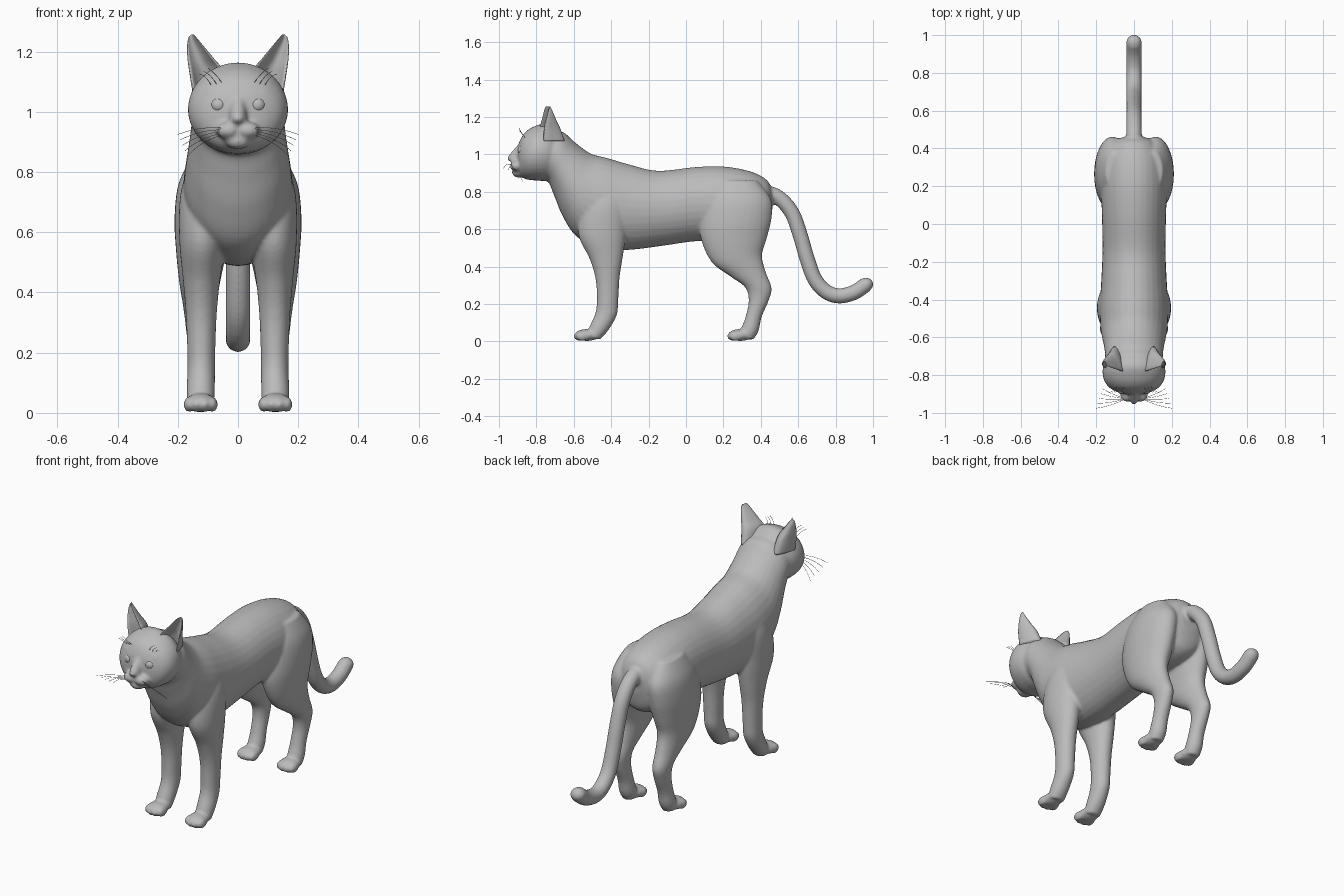
import bpy, bmesh, math
from mathutils import Vector, Matrix

fur = bpy.data.materials.new("grey fur")
fur.diffuse_color = (0.5, 0.5, 0.5, 1)


def finish(name, bm):
    bmesh.ops.recalc_face_normals(bm, faces=bm.faces)
    me = bpy.data.meshes.new(name)
    bm.to_mesh(me)
    bm.free()
    me.materials.append(fur)
    for p in me.polygons:
        p.use_smooth = True
    ob = bpy.data.objects.new(name, me)
    bpy.context.collection.objects.link(ob)
    return ob


def smooth_rows(rows, steps=5):
    """Catmull-Rom interpolation between stations."""
    rows = [Vector(r) for r in rows]
    out = []
    for i in range(len(rows) - 1):
        a, b, c, d = rows[max(i - 1, 0)], rows[i], rows[i + 1], rows[min(i + 2, len(rows) - 1)]
        for k in range(steps):
            t = k / steps
            out.append(b + (c - a) * (t / 2) + (a * 2 - b * 5 + c * 4 - d) * (t * t / 2)
                       + (b * 3 - a - c * 3 + d) * (t ** 3 / 2))
    return out + [rows[-1]]


def skin(bm, rings):
    loops = [[bm.verts.new(p) for p in r] for r in rings]
    n = len(loops[0])
    for a, b in zip(loops, loops[1:]):
        for i in range(n):
            bm.faces.new((a[i], a[(i + 1) % n], b[(i + 1) % n], b[i]))
    bm.faces.new(loops[0])
    bm.faces.new(loops[-1])


def loft(bm, rows, side=1, n=32):
    """Each row: end A (y, z), end B (y, z), centre x, half width."""
    rings = []
    for ya, za, yb, zb, cx, w in smooth_rows(rows):
        ring = []
        for k in range(n):
            a = math.tau * k / n
            t = (1 + math.cos(a)) / 2
            ring.append((side * (cx + w * math.sin(a)), yb + (ya - yb) * t, zb + (za - zb) * t))
        rings.append(ring)
    skin(bm, rings)


def ball(bm, c, r):
    bmesh.ops.create_uvsphere(bm, u_segments=24, v_segments=16, radius=1,
                              matrix=Matrix.Translation(c) @ Matrix.Diagonal((*r, 1)))


bm = bmesh.new()
# torso and neck
loft(bm, [(.465, .80, .46, .68, 0, .05), (.43, .865, .43, .58, 0, .12), (.34, .91, .34, .54, 0, .165),
          (.2, .935, .2, .53, 0, .175), (.05, .932, .05, .535, 0, .17), (-.15, .912, -.13, .51, 0, .167),
          (-.3, .945, -.32, .488, 0, .174), (-.42, .98, -.46, .50, 0, .182), (-.5, 1.0, -.585, .56, 0, .178),
          (-.55, 1.03, -.66, .67, 0, .168), (-.6, 1.07, -.705, .78, 0, .158), (-.66, 1.12, -.74, .855, 0, .153),
          (-.74, 1.13, -.79, .86, 0, .148)])
# head
loft(bm, [(-.66, 1.10, -.68, .9, 0, .12), (-.74, 1.162, -.74, .86, 0, .160), (-.81, 1.15, -.80, .86, 0, .165),
          (-.86, 1.118, -.85, .865, 0, .142), (-.89, 1.07, -.88, .88, 0, .10), (-.90, 1.03, -.895, .90, 0, .055)])
# nose bridge, nose tip and chin
loft(bm, [(-.86, 1.09, -.84, 1.0, 0, .03), (-.905, 1.045, -.86, .96, 0, .03),
          (-.945, .998, -.88, .93, 0, .03), (-.953, .985, -.92, .945, 0, .02)])
ball(bm, (0, -.932, .977), (.022, .024, .017))
ball(bm, (0, -.895, .902), (.042, .036, .026))
# tail
path = smooth_rows([(.40, .80), (.49, .772), (.565, .69), (.61, .57), (.648, .44),
                    (.69, .33), (.75, .265), (.82, .243), (.90, .262), (.963, .305)])
rings = []
for i, p in enumerate(path):
    d = (path[min(i + 1, len(path) - 1)] - path[max(i - 1, 0)]).normalized()
    rings.append([(.041 * math.cos(a), p.x - d.y * .041 * math.sin(a), p.y + d.x * .041 * math.sin(a))
                  for a in [math.tau * k / 20 for k in range(20)]])
skin(bm, rings)
ball(bm, (0, path[-1].x, path[-1].y), (.041, .039, .036))

for s in (1, -1):
    # cheek pads and brows
    ball(bm, (s * .032, -.905, .938), (.042, .037, .029))
    ball(bm, (s * .07, -.845, 1.062), (.045, .035, .022))
    # front leg
    loft(bm, [(-.49, .86, -.36, .86, .10, .05), (-.56, .72, -.31, .74, .108, .083),
              (-.575, .57, -.32, .58, .117, .078), (-.515, .44, -.338, .45, .121, .062),
              (-.483, .33, -.355, .34, .122, .052), (-.477, .22, -.362, .22, .122, .047),
              (-.485, .15, -.37, .14, .122, .046), (-.515, .08, -.415, .06, .124, .047),
              (-.53, .03, -.46, .008, .124, .044)], s)
    # hind leg
    loft(bm, [(.18, .86, .38, .86, .10, .05), (.11, .76, .455, .76, .11, .088), (.075, .63, .458, .66, .117, .094),
              (.085, .53, .432, .55, .122, .084), (.14, .42, .407, .46, .127, .069),
              (.24, .345, .427, .37, .128, .055), (.315, .29, .458, .285, .128, .046),
              (.335, .22, .443, .22, .126, .041), (.318, .13, .405, .13, .124, .041),
              (.295, .07, .388, .055, .124, .044), (.28, .03, .36, .008, .124, .040)], s)
    # paws with four toes
    for y in (-.53, .29):
        ball(bm, (s * .124, y, .034), (.052, .066, .032))
        for k, x in enumerate((-.039, -.014, .014, .039)):
            dy = .036 if k in (1, 2) else .024
            ball(bm, (s * (.124 + x), y - dy, .028), (.018, .036, .026))

body = finish("body", bm)
remesh = body.modifiers.new("blend", "REMESH")
remesh.mode = "VOXEL"
remesh.voxel_size = .0075
remesh.use_smooth_shade = True
relax = body.modifiers.new("relax", "SMOOTH")
relax.factor = .5
relax.iterations = 8

for s, side in ((1, "left"), (-1, "right")):
    # cupped ear: crescent sections of height, inner x, outer x, front y, back y
    bm = bmesh.new()
    rings = []
    for z, xi, xo, yf, yb in smooth_rows([(1.07, .04, .152, -.78, -.66), (1.14, .052, .163, -.778, -.685),
                                          (1.18, .082, .168, -.77, -.705), (1.22, .115, .169, -.761, -.722),
                                          (1.245, .136, .165, -.755, -.734), (1.257, .147, .156, -.75, -.742)]):
        us = [-1 + k / 6 for k in range(13)]
        back = [(u, 1 - abs(u) ** 2.2) for u in us]
        front = [(u * .93, (1 - u * u) * .62 - .05) for u in reversed(us)]
        rings.append([(s * ((xi + xo) / 2 + (xo - xi) / 2 * u), yf + (yb - yf) * v + .012 * (u + 1), z)
                      for u, v in back + front])
    skin(bm, rings)
    finish("ear_" + side, bm)

    # eye with a thin lid rim
    bm = bmesh.new()
    ball(bm, (s * .064, -.872, 1.022), (.028, .028, .027))
    finish("eye_" + side, bm)

    # whiskers on cheek and brow
    cu = bpy.data.curves.new("whiskers_" + side, "CURVE")
    cu.dimensions = "3D"
    cu.bevel_depth = .0009
    cu.bevel_resolution = 1
    hairs = [((.045, -.925, .945 - .005 * k), (.12, -.965 + .016 * k, .955 - .012 * k),
              (.2 - .008 * k, -.975 + .026 * k, .925 - .018 * k)) for k in range(5)]
    hairs += [((.05 + .02 * k, -.86, 1.09), (.07 + .02 * k, -.89, 1.125), (.10 + .015 * k, -.89, 1.145 - .01 * k))
              for k in range(3)]
    for h in hairs:
        sp = cu.splines.new("NURBS")
        sp.points.add(2)
        for p, (x, y, z) in zip(sp.points, h):
            p.co = (s * x, y, z, 1)
        sp.use_endpoint_u = True
        sp.order_u = 3
    cu.materials.append(fur)
    bpy.context.collection.objects.link(bpy.data.objects.new("whiskers_" + side, cu))
